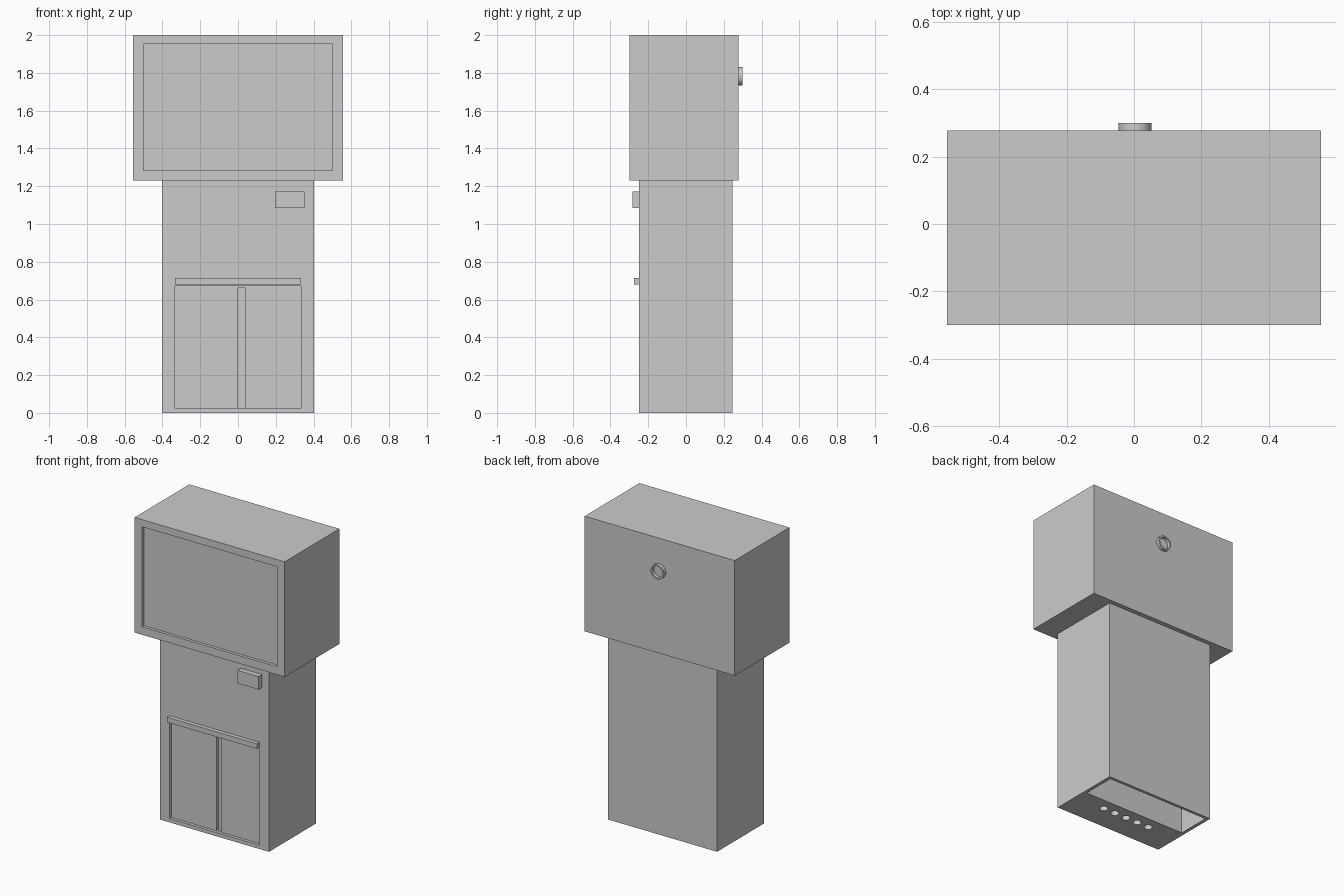
import bpy, bmesh, math

if "Cube" in bpy.data.objects:
    bpy.data.objects.remove(bpy.data.objects["Cube"])


def box(name, x0, x1, y0, y1, z0, z1):
    bm = bmesh.new()
    bmesh.ops.create_cube(bm, size=1)
    for v in bm.verts:
        v.co = ((x0 + x1) / 2 + v.co.x * (x1 - x0),
                (y0 + y1) / 2 + v.co.y * (y1 - y0),
                (z0 + z1) / 2 + v.co.z * (z1 - z0))
    mesh = bpy.data.meshes.new(name)
    bm.to_mesh(mesh)
    bm.free()
    obj = bpy.data.objects.new(name, mesh)
    bpy.context.collection.objects.link(obj)
    return obj


def cylinder(name, radius, depth, loc, rot=(0, 0, 0)):
    bpy.ops.mesh.primitive_cylinder_add(vertices=32, radius=radius, depth=depth,
                                        location=loc, rotation=rot)
    obj = bpy.context.object
    obj.name = name
    return obj


def cut(target, cutter):
    mod = target.modifiers.new("cut", 'BOOLEAN')
    mod.operation = 'DIFFERENCE'
    mod.solver = 'EXACT'
    mod.object = cutter
    bpy.context.view_layer.objects.active = target
    bpy.ops.object.modifier_apply(modifier=mod.name)
    bpy.data.objects.remove(cutter)


def smooth(obj):
    bpy.ops.object.select_all(action='DESELECT')
    obj.select_set(True)
    bpy.context.view_layer.objects.active = obj
    bpy.ops.object.shade_smooth_by_angle(angle=math.radians(30))


# Upper cabinet with a shallow recessed screen
head = box("upper_cabinet", -0.555, 0.555, -0.30, 0.278, 1.23, 2.0)
cut(head, box("screen_cutter", -0.5, 0.5, -0.4, -0.28, 1.283, 1.952))

# Lower cabinet with recessed doors and a groove between them
base = box("lower_cabinet", -0.403, 0.403, -0.248, 0.247, 0, 1.23)
cut(base, box("door_cutter", -0.333, 0.333, -0.4, -0.228, 0.025, 0.672))
cut(base, box("groove_cutter", 0.0, 0.036, -0.4, -0.208, 0.027, 0.66))

# Open rear compartment and row of holes underneath
cut(base, box("compartment_cutter", -0.38, 0.38, 0.003, 0.227, -0.1, 0.65))
for i in range(5):
    cut(base, cylinder("hole_cutter", 0.026, 0.4, ((i - 2) * 0.089, -0.078, 0.0)))
smooth(base)

# Ledge above the doors and small control box
box("door_ledge", -0.333, 0.333, -0.275, -0.247, 0.68, 0.714)
box("control_box", 0.196, 0.352, -0.284, -0.247, 1.085, 1.172)

# Ring-shaped port on the back
turn = (math.pi / 2, 0, 0)
ring = cylinder("rear_port", 0.049, 0.022, (0.003, 0.289, 1.782), turn)
cut(ring, cylinder("port_cutter", 0.039, 0.1, (0.003, 0.289, 1.782), turn))
smooth(ring)
